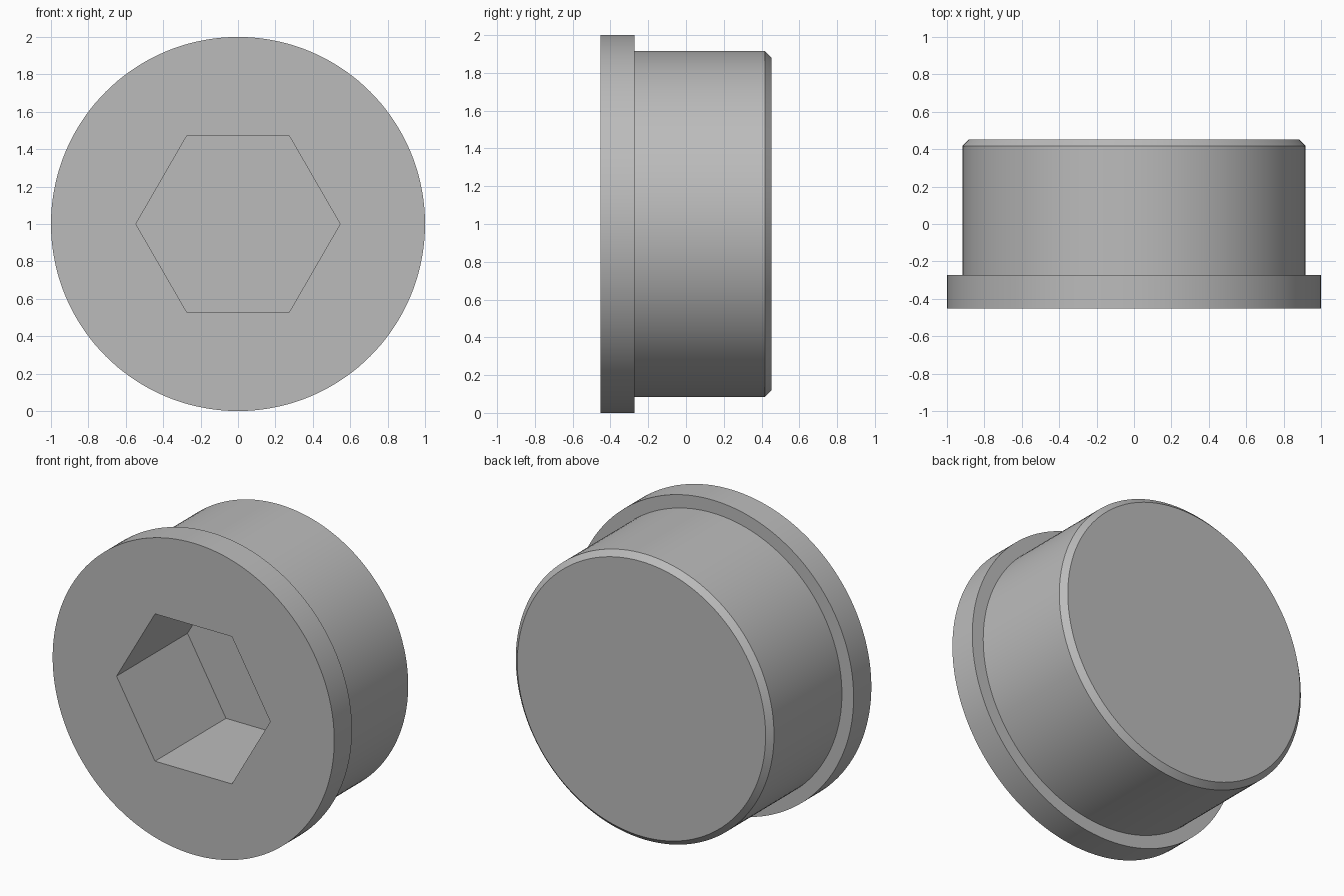
import bpy, bmesh, math

if "Cube" in bpy.data.objects:
    bpy.data.objects.remove(bpy.data.objects["Cube"])

SEGMENTS = 144
CENTRE_Z = 1.0


def lathe(name, profile, sides, material):
    """Closed solid revolved about the y axis from (radius, y) pairs."""
    bm = bmesh.new()
    rings = []
    for r, y in profile:
        angles = [2 * math.pi * i / sides for i in range(sides)]
        rings.append([bm.verts.new((r * math.cos(a), y, CENTRE_Z + r * math.sin(a)))
                      for a in angles])
    for a, b in zip(rings, rings[1:]):
        for i in range(sides):
            j = (i + 1) % sides
            bm.faces.new((a[i], b[i], b[j], a[j]))
    bm.faces.new(rings[0])
    bm.faces.new(rings[-1][::-1])
    bmesh.ops.recalc_face_normals(bm, faces=bm.faces)
    mesh = bpy.data.meshes.new(name)
    bm.to_mesh(mesh)
    bm.free()
    mesh.materials.append(material)
    obj = bpy.data.objects.new(name, mesh)
    bpy.context.collection.objects.link(obj)
    return obj


grey = bpy.data.materials.new("plain grey")
grey.diffuse_color = (0.5, 0.5, 0.5, 1)
grey.use_nodes = True
grey.node_tree.nodes["Principled BSDF"].inputs["Base Color"].default_value = grey.diffuse_color

# Flanged plug with a chamfered rear edge
plug = lathe("flanged_plug",
             [(1.0, -0.452), (1.0, -0.272), (0.917, -0.272),
              (0.917, 0.417), (0.882, 0.452)], SEGMENTS, grey)

# Hexagonal key socket, blind, cut from the front
cutter = lathe("hex_socket_cutter", [(0.546, -0.6), (0.546, 0.268)], 6, grey)
cutter.hide_render = True
cut = plug.modifiers.new("hex_socket", "BOOLEAN")
cut.operation = "DIFFERENCE"
cut.solver = "EXACT"
cut.object = cutter

# Apply the cut, remove the helper, smooth the round walls
bpy.context.view_layer.objects.active = plug
plug.select_set(True)
bpy.ops.object.modifier_apply(modifier=cut.name)
bpy.data.objects.remove(cutter, do_unlink=True)
bpy.ops.object.shade_smooth_by_angle(angle=math.radians(30))
